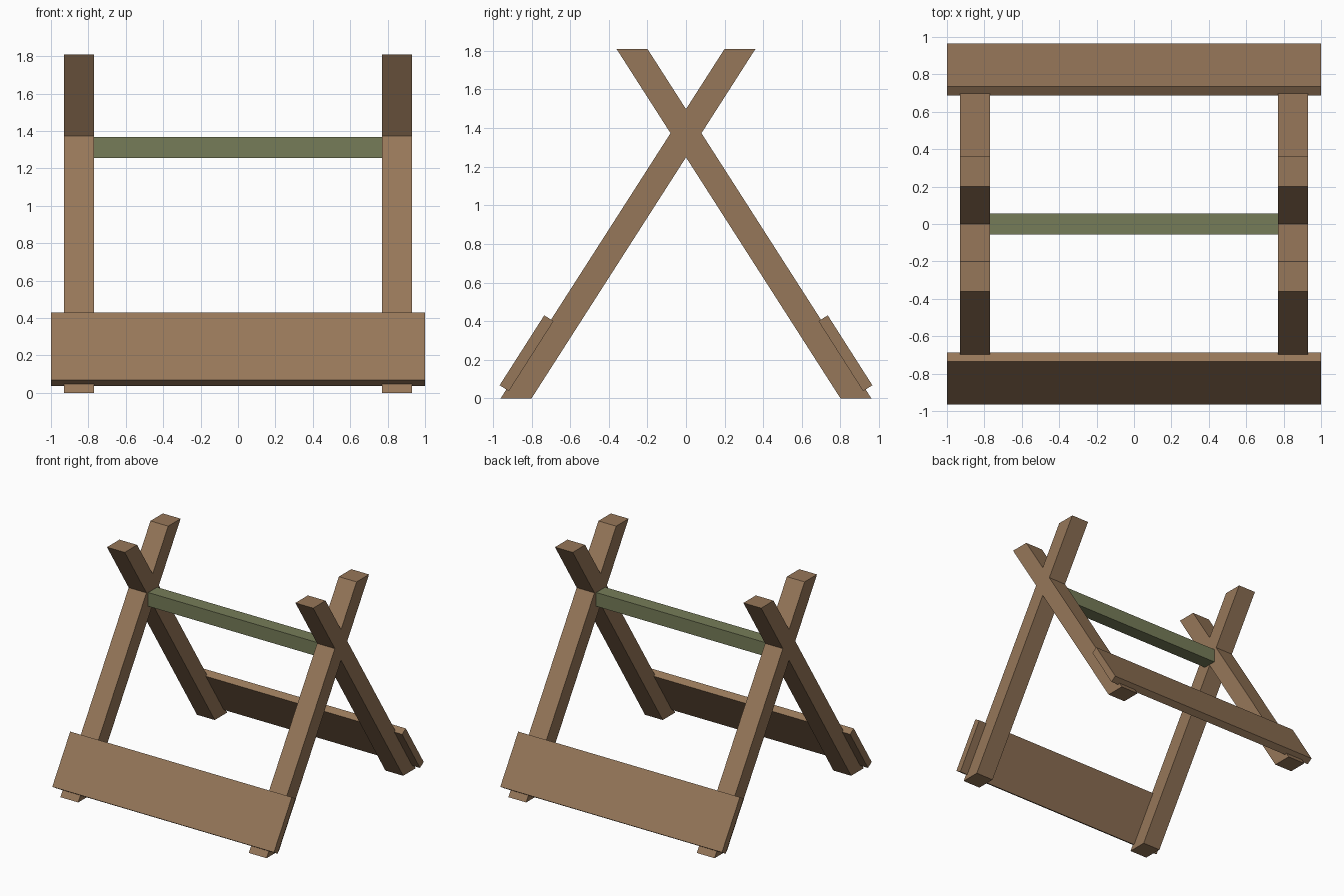
import bpy

if "Cube" in bpy.data.objects:
    bpy.data.objects.remove(bpy.data.objects["Cube"])


def material(name, color):
    mat = bpy.data.materials.new(name)
    mat.diffuse_color = (*color, 1.0)
    mat.use_nodes = True
    mat.node_tree.nodes["Principled BSDF"].inputs["Base Color"].default_value = mat.diffuse_color
    return mat


WOOD = material("brown_wood", (0.305, 0.184, 0.100))
GREEN = material("green_paint", (0.181, 0.202, 0.098))


def prism(name, profile, x0, x1, mat):
    """Extrude a counter-clockwise (y, z) profile from x0 to x1."""
    n = len(profile)
    verts = [(x, y, z) for x in (x0, x1) for y, z in profile]
    faces = [tuple(reversed(range(n))), tuple(range(n, 2 * n))]
    faces += [(i, (i + 1) % n, n + (i + 1) % n, n + i) for i in range(n)]
    mesh = bpy.data.meshes.new(name)
    mesh.from_pydata(verts, [], faces)
    mesh.materials.append(mat)
    obj = bpy.data.objects.new(name, mesh)
    bpy.context.collection.objects.link(obj)
    return obj


def flip(profile):
    """Mirror a profile front to back, keeping its winding."""
    return [(-y, z) for y, z in reversed(profile)]


# Slanted leg and foot board profiles, seen from the right
LEG = [(-0.96, 0.0), (-0.80, 0.0), (0.36, 1.81), (0.20, 1.81)]
BOARD = [(-0.965, 0.068), (-0.917, 0.038), (-0.686, 0.40), (-0.734, 0.43)]

# Crossed legs at each end
for side, x0, x1 in (("left", -0.93, -0.77), ("right", 0.77, 0.93)):
    prism(f"front_leg_{side}", LEG, x0, x1, WOOD)
    prism(f"back_leg_{side}", flip(LEG), x0, x1, WOOD)

# Wide boards across the feet
prism("front_board", BOARD, -1.0, 1.0, WOOD)
prism("back_board", flip(BOARD), -1.0, 1.0, WOOD)

# Square rail between the leg crossings
r = 0.057
prism("cross_rail", [(-r, 1.255), (r, 1.255), (r, 1.367), (-r, 1.367)],
      -0.77, 0.77, GREEN)
